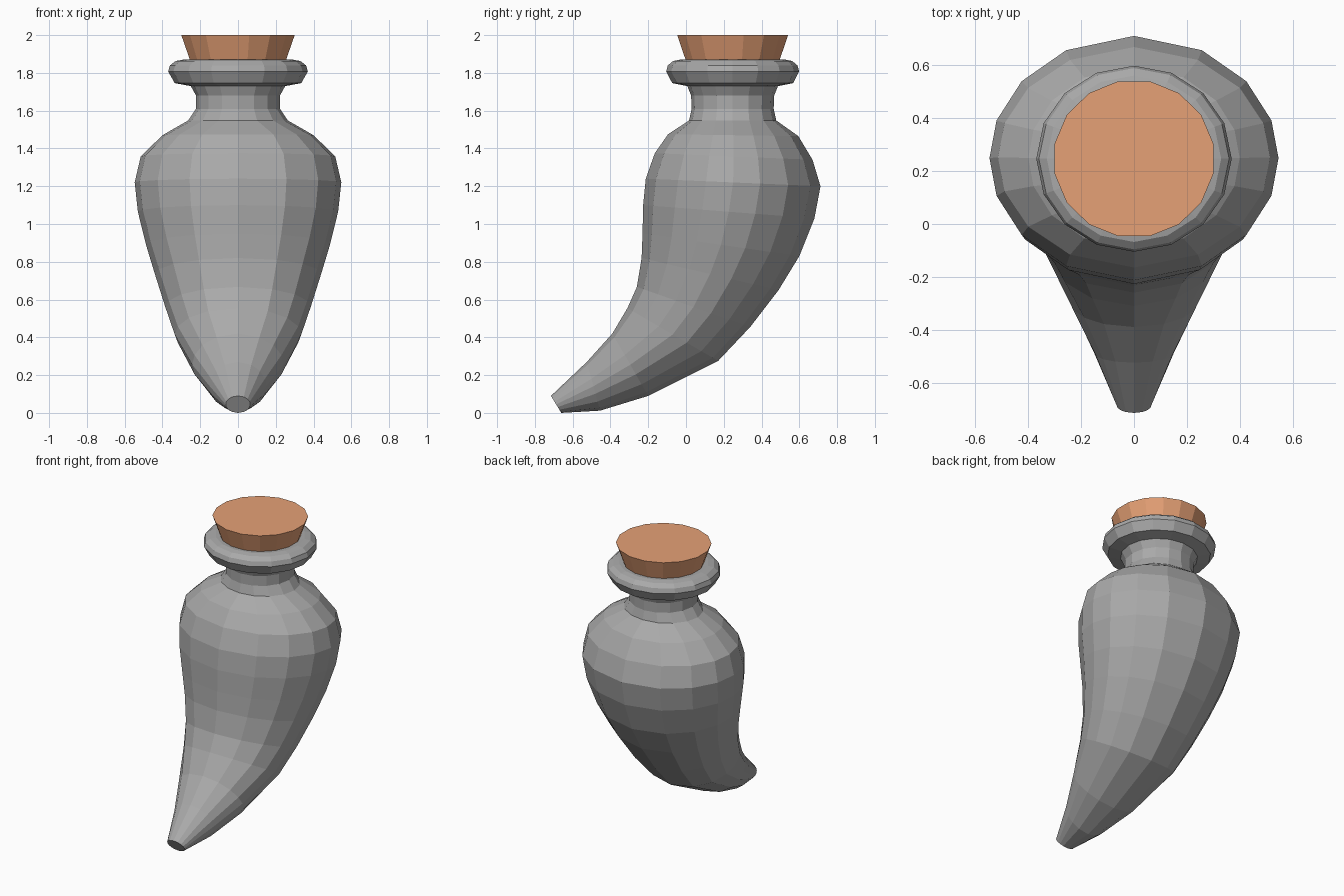
import bpy, bmesh
from math import sin, cos, pi, radians

if "Cube" in bpy.data.objects:
    bpy.data.objects.remove(bpy.data.objects["Cube"])

# Angles of the 16 sides, measured from the back (+y); the body sides are uneven
QUARTER = [0, 28, 51, 72]
WARPED = [radians(a) for a in QUARTER + [90] + [180 - a for a in QUARTER[:0:-1]]]
WARPED += [pi + a for a in WARPED]
EVEN = [i * pi / 8 for i in range(16)]


def loft(name, sections, color):
    """Skin elliptical sections (front y, front z, back y, back z, half width, angles)."""
    bm = bmesh.new()
    rings = []
    for fy, fz, by, bz, w, angles in sections:
        ring = []
        for a in angles:
            t = (1 + cos(a)) / 2
            ring.append(bm.verts.new((w * sin(a), fy + (by - fy) * t, fz + (bz - fz) * t)))
        rings.append(ring)
    for lo, hi in zip(rings, rings[1:]):
        for i in range(16):
            j = (i + 1) % 16
            bm.faces.new((lo[i], lo[j], hi[j], hi[i]))
    bm.faces.new(rings[0])
    bm.faces.new(rings[-1])
    bmesh.ops.recalc_face_normals(bm, faces=bm.faces)
    mesh = bpy.data.meshes.new(name)
    bm.to_mesh(mesh)
    bm.free()
    obj = bpy.data.objects.new(name, mesh)
    bpy.context.collection.objects.link(obj)
    mat = bpy.data.materials.new(name + "_color")
    mat.diffuse_color = (*color, 1)
    mat.use_nodes = True
    mat.node_tree.nodes["Principled BSDF"].inputs["Base Color"].default_value = mat.diffuse_color
    mesh.materials.append(mat)
    return obj


def level(z, wx, wy, angles=EVEN, cy=0.247):
    return (cy - wy, z, cy + wy, z, wx, angles)


# Curved horn-shaped body, from tip to shoulder
body = [(*s, WARPED) for s in [
    (-0.715, 0.09, -0.66, 0.0, 0.065),
    (-0.525, 0.27, -0.455, 0.012, 0.15),
    (-0.39, 0.42, -0.20, 0.09, 0.242),
    (-0.31, 0.555, 0.17, 0.275, 0.335),
    (-0.26, 0.667, 0.34, 0.455, 0.385),
    (-0.235, 0.82, 0.49, 0.65, 0.44),
    (-0.23, 0.95, 0.60, 0.83, 0.487),
    (-0.227, 1.10, 0.68, 1.03, 0.53),
    (-0.213, 1.24, 0.712, 1.20, 0.547),
    (-0.165, 1.375, 0.67, 1.34, 0.515),
    (-0.095, 1.475, 0.595, 1.465, 0.40),
]]

# Neck and rolled lip
neck = [level(z, wx, wy) for z, wx, wy in [
    (1.548, 0.264, 0.231),
    (1.61, 0.222, 0.217),
    (1.68, 0.222, 0.22),
    (1.73, 0.25, 0.24),
    (1.746, 0.335, 0.32),
    (1.808, 0.37, 0.352),
    (1.84, 0.36, 0.343),
    (1.863, 0.33, 0.315),
    (1.870, 0.29, 0.28),
    (1.868, 0.24, 0.23),
    (1.70, 0.19, 0.19),
]]
loft("bottle", body + neck, (0.40, 0.40, 0.40))

# Tapered cork stopper
offset = [a + pi / 16 for a in EVEN]
loft("cork", [level(1.80, 0.235, 0.23, offset), level(2.0, 0.306, 0.299, offset)],
     (0.79, 0.355, 0.18))
